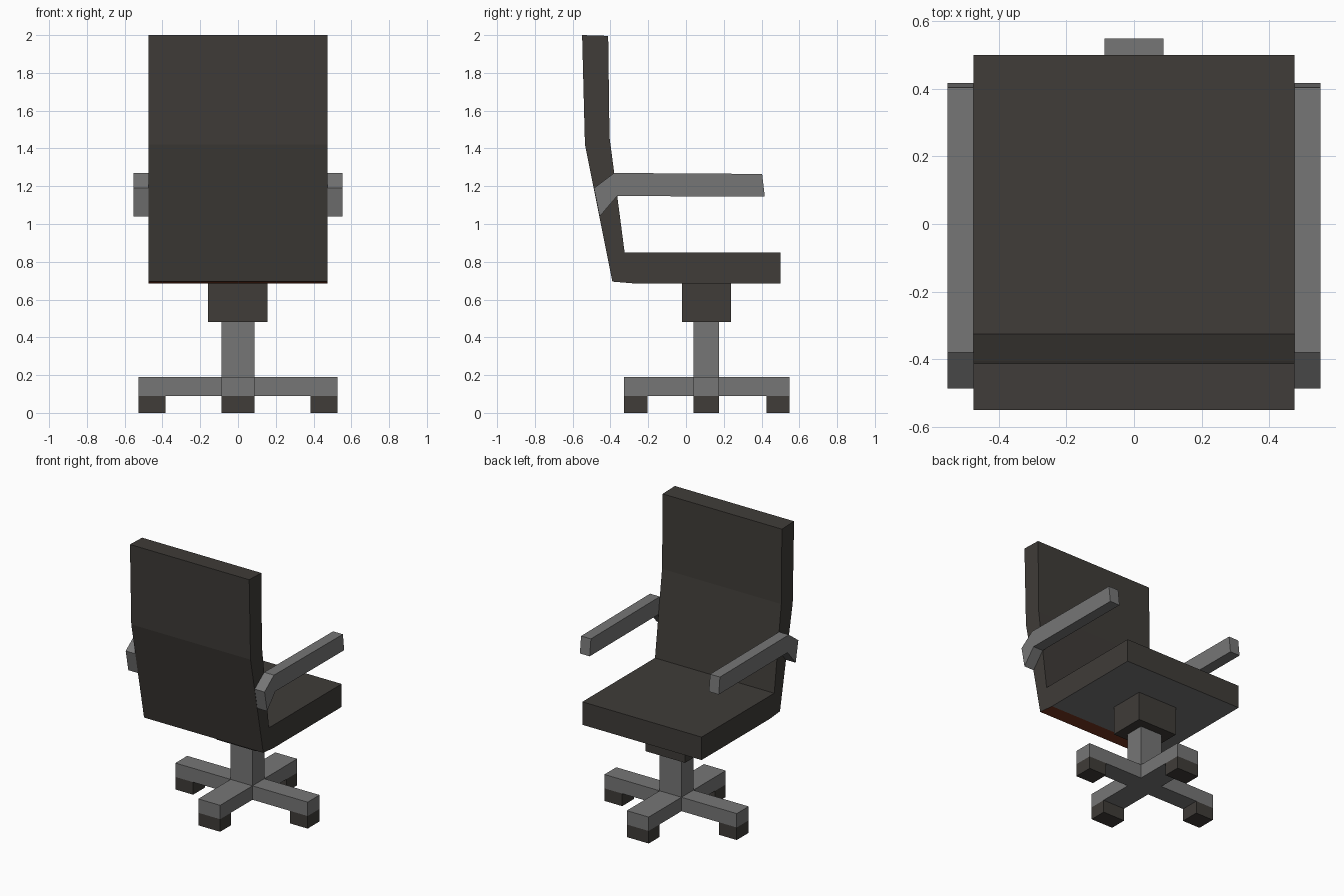
import bpy
import bmesh

if "Cube" in bpy.data.objects:
    bpy.data.objects.remove(bpy.data.objects["Cube"])


def material(name, rgb):
    m = bpy.data.materials.new(name)
    m.diffuse_color = (*rgb, 1)
    m.use_nodes = True
    m.node_tree.nodes["Principled BSDF"].inputs["Base Color"].default_value = m.diffuse_color
    return m


DARK = material("dark_fabric", (0.05, 0.045, 0.04))
GREY = material("grey_metal", (0.18, 0.18, 0.18))
RUST = material("rust_trim", (0.2, 0.04, 0.015))


def extrude(name, outline, vec, mats, edge_mats=None):
    """Prism from a 3D outline; edge_mats maps an outline edge to a material slot."""
    bm = bmesh.new()
    n = len(outline)
    a = [bm.verts.new(p) for p in outline]
    b = [bm.verts.new([p[k] + vec[k] for k in range(3)]) for p in outline]
    bm.faces.new(a)
    bm.faces.new(b[::-1])
    for i in range(n):
        j = (i + 1) % n
        f = bm.faces.new((a[j], a[i], b[i], b[j]))
        f.material_index = (edge_mats or {}).get(i, 0)
    bmesh.ops.recalc_face_normals(bm, faces=bm.faces)
    me = bpy.data.meshes.new(name)
    bm.to_mesh(me)
    bm.free()
    for m in mats:
        me.materials.append(m)
    ob = bpy.data.objects.new(name, me)
    bpy.context.collection.objects.link(ob)
    return ob


def side_profile(name, pts, x0, x1, mats, edge_mats=None):
    return extrude(name, [(x0, y, z) for y, z in pts], (x1 - x0, 0, 0), mats, edge_mats)


def box(name, x0, x1, y0, y1, z0, z1, mat):
    pts = [(x0, y0, z0), (x1, y0, z0), (x1, y1, z0), (x0, y1, z0)]
    return extrude(name, pts, (0, 0, z1 - z0), [mat])


# Seat and backrest in one profile, grey underside and rust strip at the back edge
shell = [(0.5, 0.685), (-0.27, 0.685), (-0.39, 0.695), (-0.535, 1.42), (-0.55, 2.0),
         (-0.412, 1.996), (-0.405, 1.46), (-0.38, 1.27), (-0.325, 0.85), (0.5, 0.85)]
side_profile("seat_and_back", shell, -0.474, 0.474, [DARK, GREY, RUST], {0: 1, 1: 2})

# Armrests
arm = [(-0.457, 1.04), (-0.487, 1.19), (-0.38, 1.27), (0.403, 1.265),
       (0.417, 1.145), (-0.365, 1.148)]
for side, s in (("left", -1), ("right", 1)):
    side_profile(side + "_armrest", arm, s * 0.474, s * 0.552, [GREY])

# Swivel housing and column
W = 0.087
Y0, Y1 = 0.04, 0.175
box("swivel_housing", -0.158, 0.155, -0.02, 0.237, 0.48, 0.685, DARK)
box("column", -W, W, Y0, Y1, 0.19, 0.48, GREY)

# Cross-shaped base
X, B, F = 0.526, -0.327, 0.548
cross = [(-W, B), (W, B), (W, Y0), (X, Y0), (X, Y1), (W, Y1),
         (W, F), (-W, F), (-W, Y1), (-X, Y1), (-X, Y0), (-W, Y0)]
extrude("cross_base", [(x, y, 0.09) for x, y in cross], (0, 0, 0.1), [GREY])

# Feet under the ends of the base
for name, x0, x1, y0, y1 in (("left_foot", -X, -0.385, Y0, Y1),
                             ("right_foot", 0.385, X, Y0, Y1),
                             ("back_foot", -W, W, B, -0.205),
                             ("front_foot", -W, W, 0.425, F)):
    box(name, x0, x1, y0, y1, 0, 0.09, DARK)
